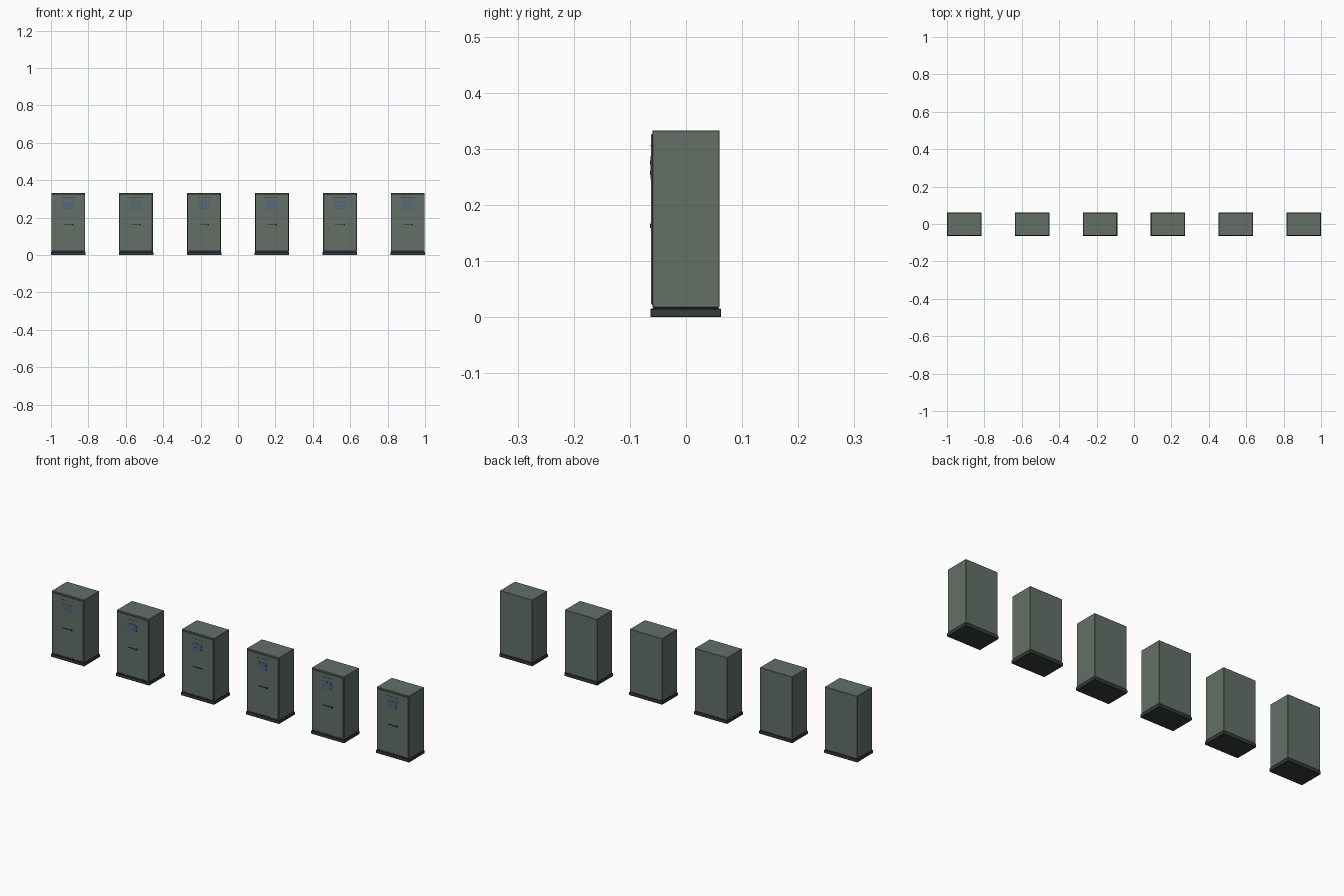
import bpy

cube = bpy.data.objects.get("Cube")
if cube:
    bpy.data.objects.remove(cube, do_unlink=True)


def material(name, colour):
    m = bpy.data.materials.new(name)
    m.use_nodes = True
    m.diffuse_color = (*colour, 1)
    m.node_tree.nodes["Principled BSDF"].inputs["Base Color"].default_value = (*colour, 1)
    return m


GREEN = material("grey green paint", (0.125, 0.16, 0.137))
DARK = material("dark plinth", (0.04, 0.048, 0.044))
BLUE = material("blue panel", (0.07, 0.14, 0.22))
BLACK = material("black trim", (0.015, 0.017, 0.016))


def box(name, x, y, z, mat, bevel=0):
    """Box spanning the (low, high) pairs x, y and z."""
    spans = (x, y, z)
    bpy.ops.mesh.primitive_cube_add(size=1, location=[(a + b) / 2 for a, b in spans])
    ob = bpy.context.object
    ob.name = name
    ob.scale = [b - a for a, b in spans]
    bpy.ops.object.transform_apply(location=False, rotation=False, scale=True)
    ob.data.materials.append(mat)
    if bevel:
        mod = ob.modifiers.new("bevel", "BEVEL")
        mod.width = bevel
        mod.segments = 1
    return ob


def span(centre, half):
    return (centre - half, centre + half)


def cabinet(cx):
    # Plinth, shadow gap and carcass
    box("plinth", span(cx, 0.0925), (-0.0635, 0.0625), (0, 0.015), DARK, 0.001)
    box("plinth_gap", span(cx, 0.089), (-0.059, 0.058), (0.015, 0.018), BLACK)
    box("cabinet_body", span(cx, 0.0905), (-0.06, 0.06), (0.017, 0.333), GREEN, 0.0015)

    # Door on a dark seal
    box("door_seal", span(cx, 0.0875), (-0.061, -0.059), (0.022, 0.3265), BLACK)
    box("door", span(cx, 0.0865), (-0.0625, -0.0605), (0.023, 0.3255), GREEN, 0.0005)

    # Vent slots along the top of the door
    for i in range(4):
        box("vent_slot", span(cx + (i - 1.5) * 0.017, 0.005),
            (-0.063, -0.062), span(0.306, 0.0012), BLACK)

    # Control panel with rows of small keys
    box("control_panel", span(cx, 0.028), (-0.0635, -0.062), (0.245, 0.287), BLUE)
    for row in range(2):
        for col in range(3):
            box("panel_key", span(cx + (col - 1) * 0.016, 0.005),
                (-0.0642, -0.063), span(0.257 + row * 0.018, 0.004), GREEN)

    # Lever handle
    box("handle_bar", span(cx, 0.025), (-0.0645, -0.062), span(0.163, 0.0015), BLACK)
    box("handle_boss", span(cx + 0.023, 0.004), (-0.0645, -0.062), span(0.163, 0.004), BLACK)


# Row of evenly spaced cabinets
COUNT = 6
for i in range(COUNT):
    cabinet(-0.9075 + i * 1.815 / (COUNT - 1))
